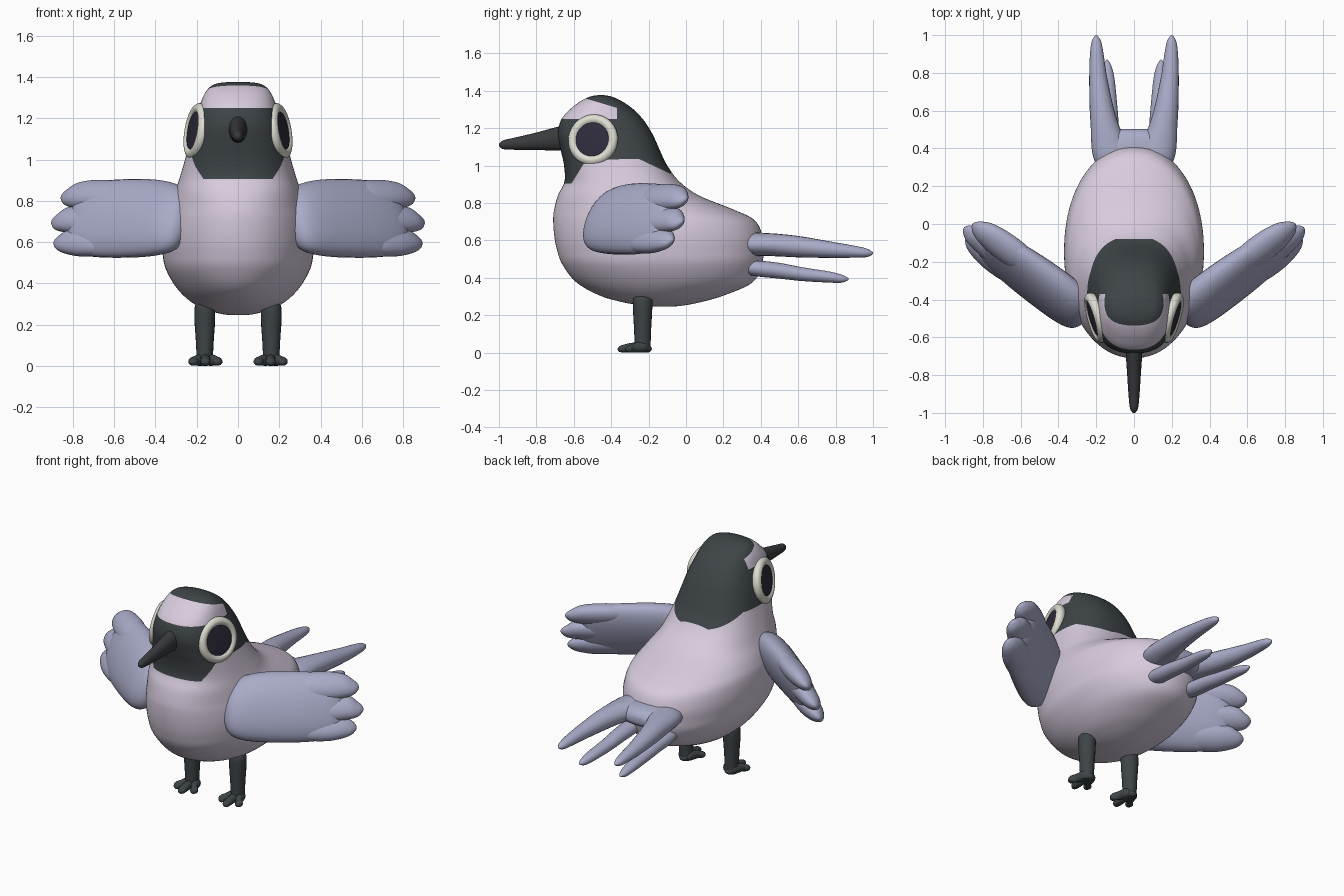
import bpy, bmesh, math
from mathutils import Vector


def material(name, rgb):
    m = bpy.data.materials.new(name)
    m.diffuse_color = (*rgb, 1)
    return m


PINK = material("pale_pink", (0.68, 0.60, 0.72))
BLUE = material("grey_blue", (0.40, 0.41, 0.58))
DARK = material("charcoal", (0.048, 0.058, 0.063))
BEAK = material("dark_grey", (0.041, 0.043, 0.047))
IVORY = material("ivory", (0.73, 0.72, 0.64))
PUPIL = material("pupil_dark", (0.027, 0.025, 0.045))


def smooth_rows(rows, sub):
    """Catmull-Rom interpolation of rows of numbers."""
    out = []
    for i in range(len(rows) - 1):
        p0, p1 = rows[max(i - 1, 0)], rows[i]
        p2, p3 = rows[i + 1], rows[min(i + 2, len(rows) - 1)]
        for k in range(sub):
            t = k / sub
            out.append([0.5 * (2 * b + (c - a) * t + (2 * a - 5 * b + 4 * c - d) * t * t
                               + (3 * b - a - 3 * c + d) * t ** 3)
                        for a, b, c, d in zip(p0, p1, p2, p3)])
    return out + [list(rows[-1])]


def loft(name, rings, mats, seg=24, rule=None, cuts=()):
    """Skin rings of (centre, axis_a, axis_b, exponent) with capped ends."""
    bm = bmesh.new()
    loops = []
    for c, a, b, e in rings:
        loop = []
        for i in range(seg):
            th = 2 * math.pi * i / seg
            co, si = math.cos(th), math.sin(th)
            p = c + a * math.copysign(abs(co) ** (2 / e), co) + b * math.copysign(abs(si) ** (2 / e), si)
            loop.append(bm.verts.new(p))
        loops.append(loop)
    for l0, l1 in zip(loops, loops[1:]):
        for i in range(seg):
            j = (i + 1) % seg
            bm.faces.new((l0[i], l0[j], l1[j], l1[i]))
    bm.faces.new(loops[0])
    bm.faces.new(loops[-1])
    # Cut clean colour borders
    for co, no in cuts:
        bmesh.ops.bisect_plane(bm, geom=bm.verts[:] + bm.edges[:] + bm.faces[:], dist=1e-5,
                               plane_co=co, plane_no=no)
    bmesh.ops.recalc_face_normals(bm, faces=bm.faces)
    if rule:
        for f in bm.faces:
            f.material_index = rule(f.calc_center_median())
    me = bpy.data.meshes.new(name)
    bm.to_mesh(me)
    bm.free()
    ob = bpy.data.objects.new(name, me)
    bpy.context.collection.objects.link(ob)
    for m in mats:
        me.materials.append(m)
    bpy.ops.object.select_all(action='DESELECT')
    ob.select_set(True)
    bpy.context.view_layer.objects.active = ob
    bpy.ops.object.shade_smooth_by_angle(angle=math.radians(55))
    return ob


def along_y(name, rows, mat, side=1, seg=20, e=2):
    """Part running along y; rows are (x, y, z, half width, half height)."""
    loft(name, [(Vector((side * x, y, z)), Vector((w, 0, 0)), Vector((0, 0, h)), e)
                for x, y, z, w, h in smooth_rows(rows, 5)], [mat], seg)


# Body and head in one skin: (z, front y, back y, half width, roundness)
BODY = [(.246, -.14, -.10, .02, 2), (.25, -.21, -.03, .07, 2), (.268, -.33, .07, .14, 2),
        (.305, -.46, .20, .22, 2), (.375, -.585, .355, .295, 2), (.47, -.66, .405, .35, 2.1),
        (.55, -.69, .415, .366, 2.1), (.63, -.705, .408, .37, 2.1), (.71, -.71, .365, .36, 2.1),
        (.765, -.705, .255, .34, 2.1), (.84, -.685, .07, .308, 2.2), (.915, -.65, -.035, .282, 2.4),
        (1.0, -.652, -.10, .257, 2.5), (1.076, -.668, -.137, .238, 2.5), (1.17, -.685, -.18, .214, 2.5),
        (1.25, -.665, -.232, .189, 2.4), (1.31, -.61, -.292, .167, 2.3), (1.35, -.555, -.353, .138, 2.2),
        (1.37, -.51, -.40, .098, 2.1), (1.377, -.47, -.44, .03, 2)]
# Lower border of the dark mask, as (y, z)
MASK = [(-.8, .905), (-.612, .905), (-.55, 1.005), (-.515, 1.033), (-.25, 1.035), (-.08, .955), (-.05, 1.2), (1, 2)]


def head_colour(p):
    """Dark mask and cap, with a pale brow band between them."""
    if p.z > 1.25 and p.y < -.37 and p.z < 1.36 - .3 * (p.y + .54):
        return 0
    for (y0, z0), (y1, z1) in zip(MASK, MASK[1:]):
        if y0 <= p.y < y1:
            return int(p.z > z0 + (z1 - z0) * (p.y - y0) / (y1 - y0))
    return 0


cuts = [((0, 0, 1.25), (0, 0, 1)), ((0, -.37, 0), (0, 1, 0)), ((0, -.54, 1.36), (0, .3, 1))]
cuts += [((0, y0, z0), (0, z0 - z1, y1 - y0)) for (y0, z0), (y1, z1) in zip(MASK[:6], MASK[1:])]
loft("body", [(Vector((0, (f + b) / 2, z)), Vector((w, 0, 0)), Vector((0, (b - f) / 2, 0)), e)
              for z, f, b, w, e in smooth_rows(BODY, 6)], [PINK, DARK], 96, head_colour, cuts)

# Beak
along_y("beak", [(0, -.60, 1.148, .046, .070), (0, -.68, 1.145, .044, .064), (0, -.80, 1.13, .036, .047),
                 (0, -.92, 1.117, .028, .032), (0, -.975, 1.112, .021, .024), (0, -.995, 1.111, .011, .012),
                 (0, -1.0, 1.111, .002, .002)], BEAK)

# Base of the tail fan
along_y("tail_base", [(0, .22, .58, .17, .05), (0, .32, .58, .205, .06), (0, .40, .578, .208, .061),
                      (0, .455, .574, .17, .056), (0, .485, .572, .12, .042), (0, .50, .571, .08, .022),
                      (0, .503, .57, .05, .004)], BLUE, seg=32, e=2.3)

U = Vector((.81, .59, 0))      # wing length
N = Vector((.59, -.81, 0))     # wing thickness
V = Vector((0, 0, 1)) - .36 * N  # leaning wing height


def wing_part(name, rows, side, e):
    """Rows are (distance along wing, height, half height, half thickness)."""
    flip = lambda v: Vector((v.x * side, v.y, v.z))
    loft(name, [(flip(U * u + N * .54 + V * (z - .715) + Vector((0, 0, .715))), flip(V * h), flip(N * t), e)
                for u, z, h, t in smooth_rows(rows, 5)], [BLUE], 32)


for side, tag in ((1, "left"), (-1, "right")):
    # Wing slab and three feather tips
    wing_part("wing_" + tag, [(-.094, .69, .02, .015), (-.083, .692, .08, .05), (-.05, .70, .135, .082),
                              (.02, .71, .170, .099), (.15, .715, .188, .101), (.34, .715, .190, .092),
                              (.48, .714, .178, .076), (.56, .712, .145, .055), (.61, .71, .06, .02)], side, 2.1)
    for k, (z0, z1, tip) in enumerate(((.828, .82, .69), (.71, .70, .715), (.605, .60, .675))):
        wing_part(f"wing_feather_{k + 1}_{tag}",
                  [(.28, z0, .03, .03), (.38, z0, .068, .066), (.50, z0, .074, .070), (tip - .09, z0, .062, .058),
                   (tip - .035, z1, .040, .038), (tip - .008, z1, .018, .017), (tip, z1, .003, .003)], side, 2)

    # Tail feathers, upper and lower
    along_y("upper_tail_feather_" + tag,
            [(.10, .26, .58, .08, .045), (.119, .36, .58, .098, .061), (.135, .44, .578, .092, .061),
             (.152, .51, .574, .077, .06), (.172, .62, .565, .063, .056), (.19, .78, .55, .047, .043),
             (.197, .90, .54, .036, .032), (.199, .965, .534, .025, .023), (.2, .993, .532, .010, .010),
             (.2, 1.0, .532, .003, .003)], BLUE, side)
    along_y("lower_tail_feather_" + tag,
            [(.12, .28, .46, .04, .03), (.125, .38, .45, .052, .042), (.127, .50, .438, .048, .042),
             (.13, .62, .42, .042, .037), (.137, .76, .405, .035, .030), (.141, .83, .396, .024, .022),
             (.143, .86, .394, .011, .010), (.143, .87, .394, .003, .003)], BLUE, side)

    # Eye rim and pupil, facing outward, a little forward and up
    n = Vector((side, -.29, .17)).normalized()
    a = n.cross(Vector((0, 0, 1))).normalized()
    b = n.cross(a)
    centre = Vector((side * .203, -.497, 1.138))
    rim = [(-.04, .118), (-.02, .131), (-.002, .137), (.014, .133), (.025, .118), (.025, .104), (.016, .090), (.008, .085)]
    loft("eye_rim_" + tag, [(centre + n * h, a * r, b * r, 2) for h, r in smooth_rows(rim, 3)], [IVORY], 40)
    disc = [(.006, .092), (.018, .091), (.021, .06), (.022, .01)]
    loft("pupil_" + tag, [(centre + n * h, a * r, b * r, 2) for h, r in disc], [PUPIL], 32)

    # Leg
    leg = [(.312, .015, .015), (.305, .036, .038), (.285, .049, .052), (.22, .050, .051), (.13, .044, .046),
           (.05, .040, .043), (.02, .040, .042), (.003, .034, .036)]
    loft("leg_" + tag, [(Vector((side * .161, -.232, z)), Vector((w, 0, 0)), Vector((0, d, 0)), 2)
                        for z, w, d in smooth_rows(leg, 3)], [DARK], 20)

    # Three toes and a short heel
    for k, (dx, y1) in enumerate(((-.058, -.325), (0, -.365), (.058, -.325))):
        x0, x1 = .158 + dx * .35, .158 + dx
        along_y(f"toe_{k + 1}_{tag}",
                [(x0, -.20, .026, .012, .012), (x0, -.22, .03, .028, .029),
                 ((x0 + x1) / 2, (y1 - .22) / 2, .027, .024, .026), (x1, y1 + .03, .022, .025, .021),
                 (x1, y1 + .008, .019, .017, .015), (x1, y1, .018, .003, .003)], DARK, side, 14)
    along_y("heel_" + tag, [(.16, -.25, .022, .035, .022), (.16, -.205, .022, .032, .022),
                            (.16, -.186, .02, .012, .01), (.16, -.183, .02, .002, .002)], DARK, side, 14)
